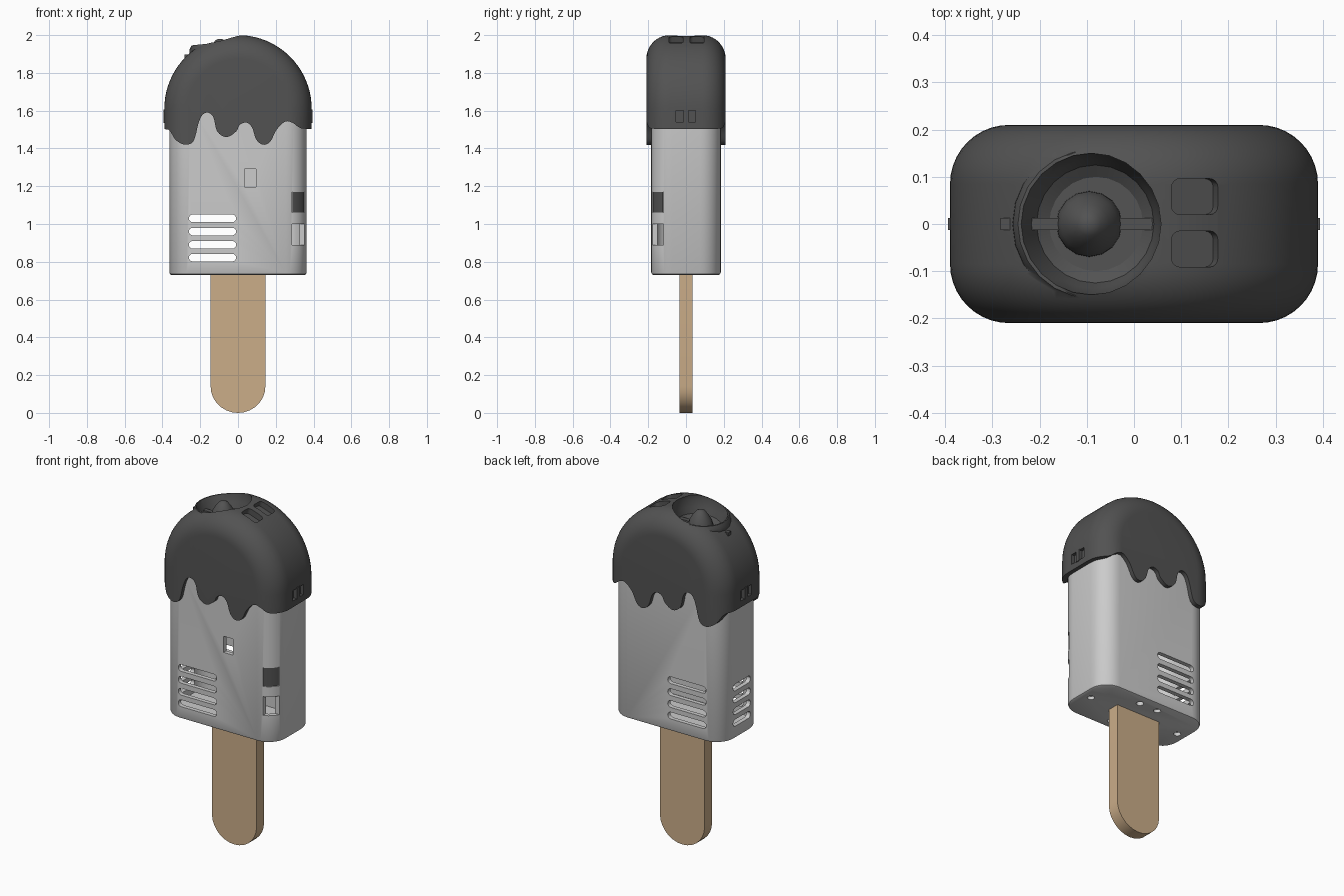
import bpy, bmesh, math
from mathutils import Matrix, Vector

if "Cube" in bpy.data.objects:
    bpy.data.objects.remove(bpy.data.objects["Cube"])


def loft(name, rings, matrix=None):
    """Closed solid through a list of equal-length rings."""
    bm = bmesh.new()
    loops = [[bm.verts.new(p) for p in r] for r in rings]
    n = len(loops[0])
    for a, b in zip(loops, loops[1:]):
        for i in range(n):
            j = (i + 1) % n
            bm.faces.new((a[i], a[j], b[j], b[i]))
    bm.faces.new(loops[0][::-1])
    bm.faces.new(loops[-1])
    bmesh.ops.recalc_face_normals(bm, faces=bm.faces)
    if matrix:
        bm.transform(matrix)
    mesh = bpy.data.meshes.new(name)
    bm.to_mesh(mesh)
    bm.free()
    obj = bpy.data.objects.new(name, mesh)
    bpy.context.collection.objects.link(obj)
    return obj


def rounded_rect(hx, hy, r, n=8):
    pts = []
    for k, (sx, sy) in enumerate([(1, 1), (-1, 1), (-1, -1), (1, -1)]):
        for i in range(n + 1):
            a = math.pi / 2 * (k + i / n)
            pts.append((sx * (hx - r) + r * math.cos(a), sy * (hy - r) + r * math.sin(a)))
    return pts


def rounded_box(name, hx, hy, r, levels, matrix=None, n=8):
    """levels: (z, inset) pairs from bottom to top."""
    return loft(name, [[(x, y, z) for x, y in rounded_rect(hx - d, hy - d, r - d, n)]
                       for z, d in levels], matrix)


def box(name, x0, x1, y0, y1, z0, z1):
    return loft(name, [[(x0, y0, z), (x1, y0, z), (x1, y1, z), (x0, y1, z)] for z in (z0, z1)])


def turned(name, profile, matrix, n=24):
    return loft(name, [[(r * math.cos(2 * math.pi * i / n), r * math.sin(2 * math.pi * i / n), z)
                        for i in range(n)] for r, z in profile], matrix)


def combine(obj, tool, op='DIFFERENCE'):
    mod = obj.modifiers.new(op, 'BOOLEAN')
    mod.operation, mod.object, mod.solver = op, tool, 'EXACT'
    bpy.context.view_layer.objects.active = obj
    bpy.ops.object.modifier_apply(modifier=mod.name)
    bpy.data.objects.remove(tool, do_unlink=True)


def finish(obj, color=None, angle=32):
    bpy.ops.object.select_all(action='DESELECT')
    obj.select_set(True)
    bpy.context.view_layer.objects.active = obj
    bpy.ops.object.shade_smooth_by_angle(angle=math.radians(angle))
    if color:
        obj.data.materials.clear()
        mat = bpy.data.materials.get(color[0]) or bpy.data.materials.new(color[0])
        mat.diffuse_color = color[1]
        mat.use_nodes = True
        mat.node_tree.nodes["Principled BSDF"].inputs["Base Color"].default_value = mat.diffuse_color
        obj.data.materials.append(mat)


DARK = ("dark_coating", (0.085, 0.085, 0.085, 1))
WOOD = ("wood", (0.60, 0.42, 0.25, 1))

# Hollow body with a softened bottom edge
HX, HY, R = 0.363, 0.184, 0.11
body = rounded_box("body", HX, HY, R, [(0.73, 0.012), (0.734, 0.004), (0.742, 0), (1.63, 0)])
combine(body, rounded_box("cavity", HX - 0.025, HY - 0.025, R - 0.025, [(0.76, 0), (1.7, 0)]))

# Ventilation slots: through front and back, and on the left side
for z in (0.822, 0.89, 0.96, 1.03):
    m = Matrix.Translation((-0.135, 0, z)) @ Matrix.Rotation(math.pi / 2, 4, 'X')
    combine(body, rounded_box("slot", 0.125, 0.02, 0.0199, [(-0.3, 0), (0.3, 0)], m, 4))
    m = (Matrix.Translation((-0.36, 0, z)) @ Matrix.Rotation(math.pi / 2, 4, 'Z')
         @ Matrix.Rotation(math.pi / 2, 4, 'X'))
    combine(body, rounded_box("slot", 0.08, 0.02, 0.0199, [(-0.08, 0), (0.08, 0)], m, 4))

# Front window, two corner windows and screw holes
combine(body, box("window", 0.035, 0.096, -0.3, -0.1, 1.195, 1.29))
for z in (0.89, 1.06):
    combine(body, box("window", 0.287, 0.45, -0.3, -0.12, z, z + 0.11))
for x, y in ((0.3, 0), (-0.3, 0), (0.06, 0.12), (-0.06, 0.12), (0.06, -0.12), (-0.06, -0.12)):
    combine(body, turned("hole", [(0.02, 0.7), (0.02, 0.75)], Matrix.Translation((x, y, 0)), 12))
finish(body)

# Dark insert filling the upper corner window
insert = rounded_box("corner_button", HX - 0.002, HY - 0.002, R, [(1.0, 0), (1.3, 0)])
combine(insert, box("limit", 0.288, 0.45, -0.3, -0.121, 1.061, 1.169), 'INTERSECT')
finish(insert, DARK)


# Dome-shaped coating, filleted front and back
def arch(y, d, w=0.39, zc=1.61, n=40):
    w -= d
    arc = [(w * math.cos(math.pi * i / n), y, zc + w * math.sin(math.pi * i / n))
           for i in range(n + 1)]
    return [(w, y, 1.3)] + arc + [(-w, y, 1.3)]


F, STEPS = 0.125, 10
half = [(0.21 - F + F * math.cos(a), F - F * math.sin(a))
        for a in (math.pi / 2 * (1 - i / STEPS) for i in range(STEPS + 1))]
half = [(y, F - math.sqrt(max(F * F - (y - 0.21 + F) ** 2, 0))) for y, _ in half]
coating = loft("coating", [arch(-y, d) for y, d in reversed(half)] + [arch(y, d) for y, d in half])
combine(coating, rounded_box("cavity", HX + 0.002, HY + 0.002, R, [(1.2, 0), (1.66, 0)]))

# Dripping lower edge, same outline front and back
drips = [(-0.45, 1.51), (-0.37, 1.50), (-0.33, 1.445), (-0.28, 1.42), (-0.235, 1.44), (-0.21, 1.53),
         (-0.19, 1.575), (-0.16, 1.59), (-0.13, 1.565), (-0.11, 1.49), (-0.06, 1.46),
         (-0.01, 1.49), (0.01, 1.525), (0.045, 1.537), (0.075, 1.51), (0.095, 1.45), (0.13, 1.42),
         (0.17, 1.435), (0.205, 1.50), (0.25, 1.542), (0.29, 1.535), (0.34, 1.505), (0.45, 1.50)]
curve = []
P = [Vector(p) for p in drips]
for i in range(1, len(P) - 2):
    a, b, c, d = P[i - 1:i + 3]
    for t in (0, 0.25, 0.5, 0.75):
        curve.append(0.5 * (2 * b + (c - a) * t + (2 * a - 5 * b + 4 * c - d) * t ** 2
                            + (3 * b - a - 3 * c + d) * t ** 3))
outline = [P[0]] + curve + [P[-2], P[-1], Vector((0.45, 1.1)), Vector((-0.45, 1.1))]
combine(coating, loft("drip_cut", [[(p.x, y, p.y) for p in outline] for y in (-0.4, 0.4)]))

# Raised lip and bowl on the dome
tilt = Matrix.Translation((-0.09, 0, 1.962)) @ Matrix.Rotation(math.radians(-6), 4, 'Y')
combine(coating, turned("lip", [(0.18, -0.09), (0.17, -0.02), (0.157, 0)], tilt), 'UNION')
combine(coating, turned("bowl", [(0.10, -0.092), (0.125, -0.075), (0.137, -0.04), (0.15, 0),
                                 (0.15, 0.2)], tilt))

# Two button recesses beside the bowl
for y in (0.058, -0.053):
    m = Matrix.Translation((0.13, y, 1.978)) @ Matrix.Rotation(math.radians(19), 4, 'Y')
    combine(coating, rounded_box("recess", 0.052, 0.038, 0.018, [(-0.035, 0), (0.1, 0)], m, 4))

# Small strap slots with a centre bar on both sides
for s, side in ((1, "right"), (-1, "left")):
    x0, x1 = sorted((s * 0.371, s * 0.45))
    combine(coating, box("slot", x0, x1, -0.052, 0.05, 1.54, 1.6))
    x0, x1 = sorted((s * 0.366, s * 0.394))
    finish(box("strap_bar_" + side, x0, x1, -0.013, 0.013, 1.535, 1.605), DARK)
finish(coating, DARK)

# Pointed knob in the bowl and the rod carrying it
knob = turned("knob", [(0.07, 1.86), (0.069, 1.89), (0.06, 1.92), (0.042, 1.95), (0.025, 1.972),
                       (0.01, 1.98)], Matrix.Translation((-0.095, 0, 0)), 16)
finish(knob, DARK, 40)
finish(box("knob_rod", -0.283, 0.045, -0.013, 0.013, 1.87, 1.898), DARK)

# Flat stick with a round end
N = 14
shape = [(-0.145 * math.cos(math.pi * i / N), 0.14 - 0.14 * math.sin(math.pi * i / N))
         for i in range(N + 1)] + [(0.145, 0.745), (-0.145, 0.745)]
stick = loft("stick", [[(x, y, z) for x, z in shape] for y in (-0.035, 0.035)])
finish(stick, WOOD)
